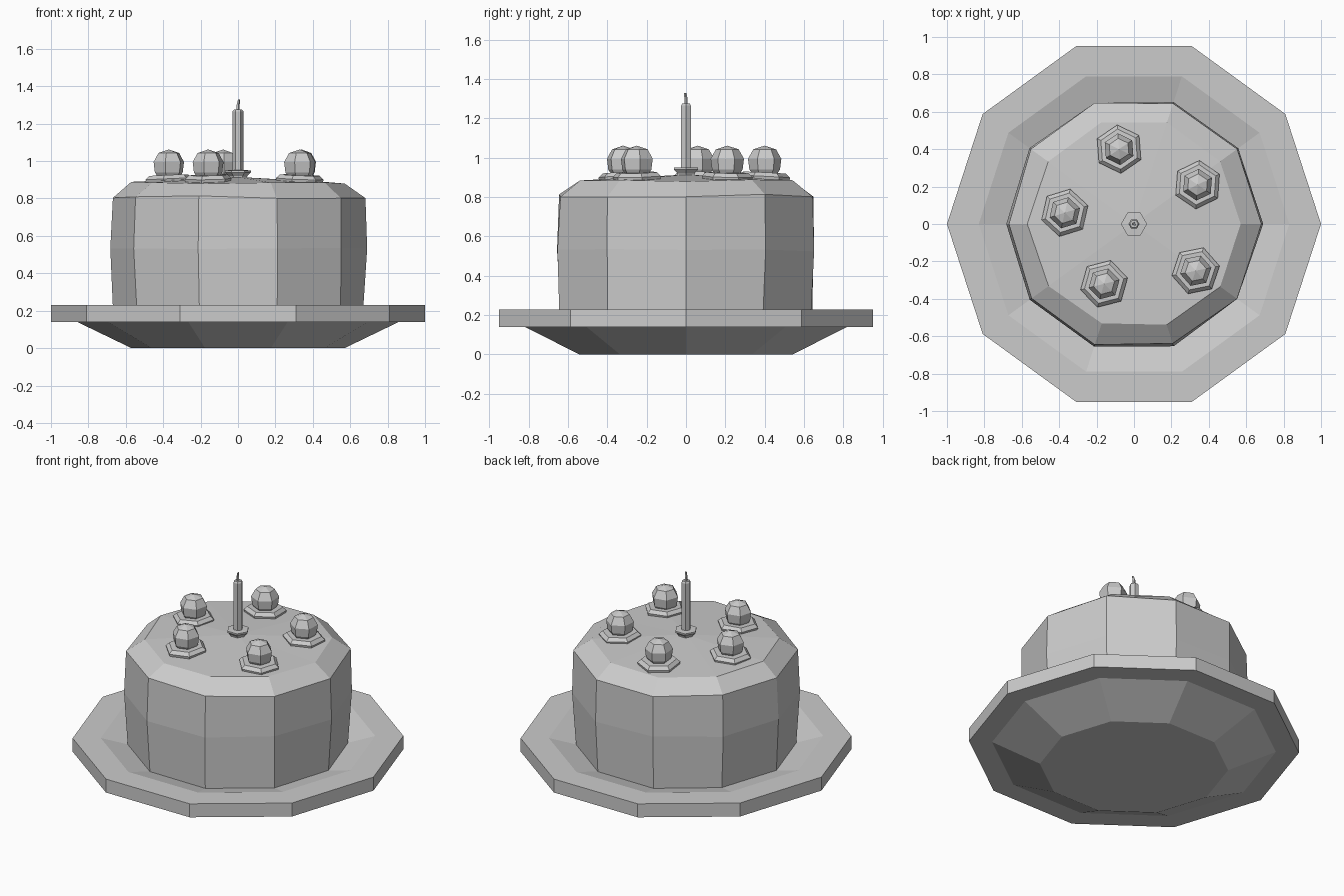
import bpy, bmesh, math, random

if "Cube" in bpy.data.objects:
    bpy.data.objects.remove(bpy.data.objects["Cube"])

random.seed(4)


def lathe(name, profile, sides, loc=(0, 0), turn=0.0, jitter=0.0, tilt=0.0):
    """Revolve (radius, z) points into a faceted solid; radius 0 makes a pole."""
    bm = bmesh.new()
    rings = []
    for r, z in profile:
        if r == 0:
            rings.append([bm.verts.new((0, 0, z))])
            continue
        ring = []
        for i in range(sides):
            a = turn + math.tau * i / sides
            rr = r + random.uniform(-jitter, jitter)
            x, y = rr * math.cos(a), rr * math.sin(a)
            # tilt drops the outer side of pieces that sit on the domed top
            dz = -tilt * (x * loc[0] + y * loc[1]) + random.uniform(-jitter, jitter)
            ring.append(bm.verts.new((x, y, z + dz)))
        rings.append(ring)
    for a, b in zip(rings, rings[1:]):
        for i in range(sides):
            j = (i + 1) % sides
            if len(a) == 1:
                bm.faces.new((a[0], b[j], b[i]))
            elif len(b) == 1:
                bm.faces.new((a[i], a[j], b[0]))
            else:
                bm.faces.new((a[i], a[j], b[j], b[i]))
    for ring in (rings[0], rings[-1]):
        if len(ring) > 1:
            bm.faces.new(ring)
    bmesh.ops.recalc_face_normals(bm, faces=bm.faces)
    mesh = bpy.data.meshes.new(name)
    bm.to_mesh(mesh)
    bm.free()
    ob = bpy.data.objects.new(name, mesh)
    ob.location = (loc[0], loc[1], 0)
    bpy.context.collection.objects.link(ob)
    return ob


# Ten-sided plate with a shallow dish
lathe("plate", [(0.57, 0), (0.86, 0.14), (1.0, 0.14), (1.0, 0.23),
                (0.83, 0.23), (0.57, 0.16)], 10)

# Slightly uneven cake with a bevelled, gently domed top
lathe("cake", [(0.67, 0.165), (0.685, 0.53), (0.675, 0.808),
               (0.565, 0.885), (0, 0.915)], 10, jitter=0.007)

# Five cherries on dollops of cream
spots = [(-0.08, 0.40, 0.6), (0.34, 0.21, 0.45), (0.33, -0.25, 0.2),
         (-0.16, -0.32, 0.25), (-0.37, 0.06, 0.3)]
for n, (x, y, turn) in enumerate(spots, 1):
    lathe(f"cream_{n}", [(0.125, 0.885), (0.13, 0.905), (0.108, 0.925),
                         (0.08, 0.925)], 6, (x, y), turn, tilt=0.12)
    lathe(f"cherry_{n}", [(0.055, 0.905), (0.078, 0.94), (0.085, 0.995),
                          (0.058, 1.043), (0, 1.062)], 6, (x, y), turn)

# Candle in a small flared holder
lathe("candle_holder", [(0.045, 0.90), (0.05, 0.92), (0.07, 0.94),
                        (0.07, 0.95), (0.03, 0.952)], 6)
lathe("candle", [(0.029, 0.93), (0.029, 1.265), (0.022, 1.275)], 6)
wick = lathe("wick", [(0.009, 1.26), (0.009, 1.30), (0.006, 1.33)], 5)
for v in wick.data.vertices:
    if v.co.z > 1.32:
        v.co.x += 0.005
        v.co.y -= 0.004
